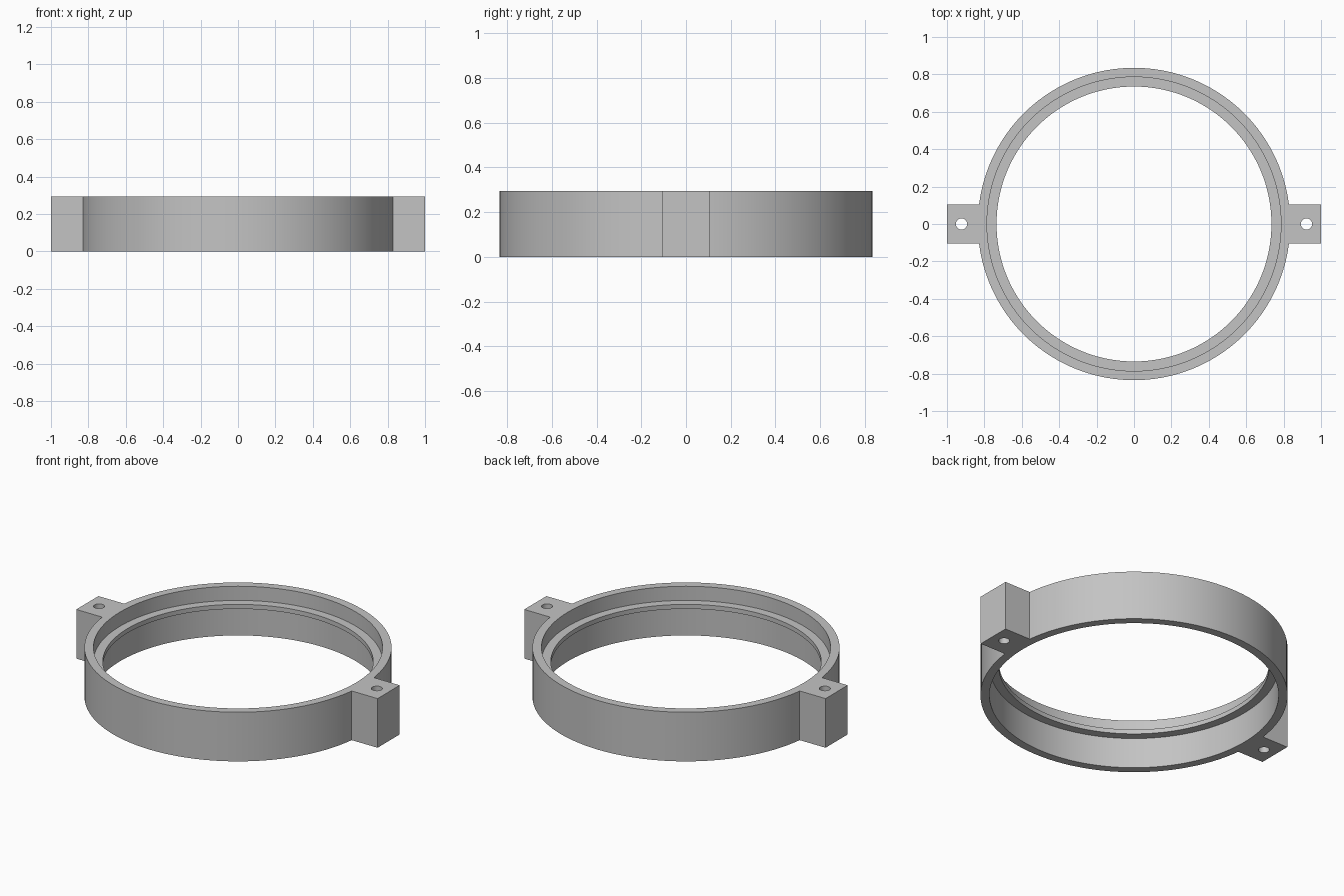
import bpy
import bmesh
from math import radians
from mathutils import Matrix, Vector

if "Cube" in bpy.data.objects:
    bpy.data.objects.remove(bpy.data.objects["Cube"], do_unlink=True)

HEIGHT = 0.295
OUTER, WALL, LIP = 0.835, 0.786, 0.735
LIP_LOW, LIP_HIGH = 0.183, 0.21
SEGMENTS = 144

grey = bpy.data.materials.new("plain grey")
grey.use_nodes = True
grey.diffuse_color = (0.55, 0.55, 0.55, 1)
grey.node_tree.nodes["Principled BSDF"].inputs["Base Color"].default_value = grey.diffuse_color


def make_object(name, bm):
    bmesh.ops.recalc_face_normals(bm, faces=bm.faces)
    mesh = bpy.data.meshes.new(name)
    bm.to_mesh(mesh)
    bm.free()
    mesh.materials.append(grey)
    obj = bpy.data.objects.new(name, mesh)
    bpy.context.collection.objects.link(obj)
    return obj


def lathe(name, profile):
    """Revolve a closed (radius, height) outline around z."""
    bm = bmesh.new()
    verts = [bm.verts.new((r, 0, z)) for r, z in profile]
    edges = [bm.edges.new((v, verts[i - 1])) for i, v in enumerate(verts)]
    bmesh.ops.spin(bm, geom=verts + edges, cent=(0, 0, 0), axis=(0, 0, 1),
                   angle=radians(360), steps=SEGMENTS, use_merge=True)
    bmesh.ops.remove_doubles(bm, verts=bm.verts, dist=0.0001)
    return make_object(name, bm)


def box(name, low, high):
    low, high = Vector(low), Vector(high)
    bm = bmesh.new()
    bmesh.ops.create_cube(bm, size=1, matrix=Matrix.Translation((low + high) / 2)
                          @ Matrix.Diagonal((*(high - low), 1)))
    return make_object(name, bm)


def cylinder(name, x, radius):
    bm = bmesh.new()
    bmesh.ops.create_cone(bm, cap_ends=True, segments=32, radius1=radius, radius2=radius,
                          depth=1, matrix=Matrix.Translation((x, 0, 0)))
    return make_object(name, bm)


def combine(target, tool, operation):
    tool.hide_render = True
    mod = target.modifiers.new(operation.lower(), 'BOOLEAN')
    mod.operation, mod.object, mod.solver = operation, tool, 'EXACT'
    bpy.context.view_layer.objects.active = target
    bpy.ops.object.modifier_apply(modifier=mod.name)
    bpy.data.objects.remove(tool, do_unlink=True)


# Ring wall with a thin lip running round the inside
ring = lathe("clamp_ring", [
    (OUTER, 0), (OUTER, HEIGHT), (WALL, HEIGHT), (WALL, LIP_HIGH),
    (LIP, LIP_HIGH), (LIP, LIP_LOW), (WALL, LIP_LOW), (WALL, 0)])

# Mounting lugs on both sides, each with a vertical screw hole
for side in (-1, 1):
    ends = sorted((side * 0.812, side))
    lug = box("lug", (ends[0], -0.105, 0), (ends[1], 0.105, HEIGHT))
    combine(ring, lug, 'UNION')
    combine(ring, cylinder("screw_hole", side * 0.922, 0.03), 'DIFFERENCE')

# Smooth round walls, crisp edges
bpy.ops.object.select_all(action='DESELECT')
ring.select_set(True)
bpy.context.view_layer.objects.active = ring
bpy.ops.object.shade_smooth_by_angle(angle=radians(30))
